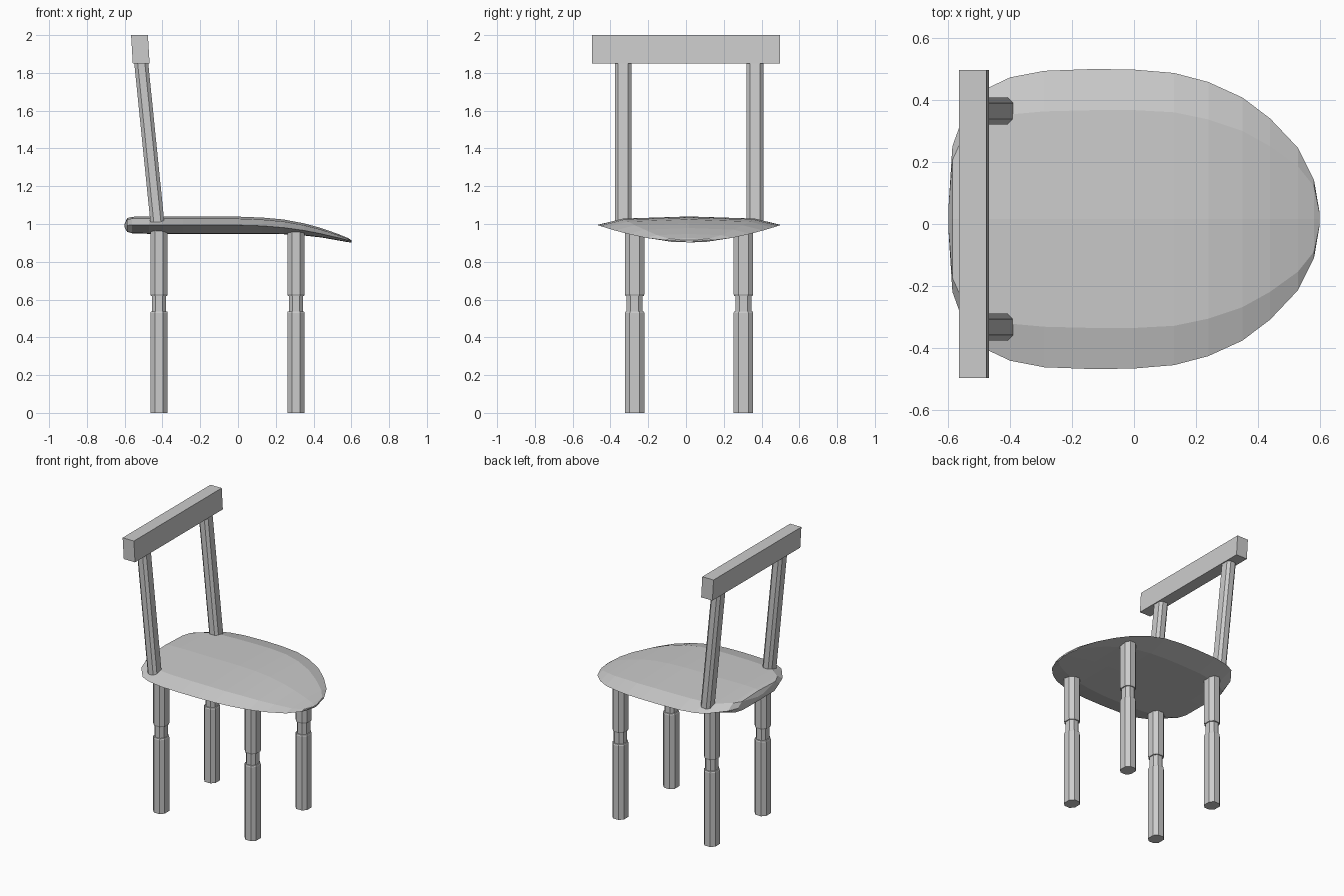
import bpy, bmesh

CY = 0.016  # seat, legs and posts sit slightly off the rail's centre


def loft(name, rings):
    """Skin a list of equal-length closed rings and cap both ends."""
    bm = bmesh.new()
    loops = [[bm.verts.new(p) for p in ring] for ring in rings]
    n = len(loops[0])
    for a, b in zip(loops, loops[1:]):
        for i in range(n):
            j = (i + 1) % n
            bm.faces.new((a[i], a[j], b[j], b[i]))
    bm.faces.new(loops[0][::-1])
    bm.faces.new(loops[-1])
    bmesh.ops.recalc_face_normals(bm, faces=bm.faces)
    mesh = bpy.data.meshes.new(name)
    bm.to_mesh(mesh)
    bm.free()
    ob = bpy.data.objects.new(name, mesh)
    bpy.context.collection.objects.link(ob)
    return ob


def octagon(x, y, z, w, d, cx=0.022, cy=0.022):
    """Chamfered rectangle in the xy plane."""
    a, b = w / 2, d / 2
    pts = [(a, -b + cy), (a, b - cy), (a - cx, b), (-a + cx, b),
           (-a, b - cy), (-a, -b + cy), (-a + cx, -b), (a - cx, -b)]
    return [(x + px, y + py, z) for px, py in pts]


# Seat: x, rim half-width, rim z, top half-width, top z, bottom half-width, bottom z
stations = [
    (-0.600, 0.030, 0.992, 0.028, 1.000, 0.028, 0.984),
    (-0.587, 0.235, 0.993, 0.190, 1.024, 0.180, 0.960),
    (-0.560, 0.310, 0.994, 0.250, 1.029, 0.230, 0.953),
    (-0.470, 0.425, 0.995, 0.320, 1.029, 0.280, 0.950),
    (-0.400, 0.458, 0.995, 0.338, 1.029, 0.300, 0.950),
    (-0.290, 0.479, 0.995, 0.348, 1.028, 0.315, 0.950),
    (-0.130, 0.485, 0.995, 0.352, 1.028, 0.320, 0.950),
    (0.000, 0.483, 0.994, 0.352, 1.028, 0.320, 0.950),
    (0.130, 0.472, 0.990, 0.345, 1.023, 0.310, 0.950),
    (0.240, 0.443, 0.981, 0.322, 1.013, 0.290, 0.948),
    (0.350, 0.393, 0.966, 0.285, 0.993, 0.255, 0.941),
    (0.440, 0.325, 0.948, 0.235, 0.970, 0.210, 0.931),
    (0.530, 0.230, 0.927, 0.170, 0.941, 0.150, 0.915),
    (0.582, 0.125, 0.914, 0.105, 0.922, 0.095, 0.906),
    (0.600, 0.020, 0.909, 0.018, 0.914, 0.018, 0.904),
]
rings = []
for x, r, rz, t, tz, b, bz in stations:
    crown = tz + 0.011 * min(1, t / 0.3)
    rings.append([(x, CY - r, rz), (x, CY - t, tz), (x, CY, crown), (x, CY + t, tz),
                  (x, CY + r, rz), (x, CY + b, bz), (x, CY, bz - 0.002), (x, CY - b, bz)])
loft("seat", rings)

# Legs with a narrowed neck
leg_profile = [(0.0, 1.0), (0.528, 1.0), (0.537, 0.94), (0.538, 0.82),
               (0.619, 0.82), (0.62, 0.94), (0.629, 1.0), (0.965, 1.0)]
for xname, x in (("back", -0.418), ("front", 0.307)):
    for side, s in (("right", -1), ("left", 1)):
        loft(f"{xname}_leg_{side}",
             [octagon(x, CY + s * 0.288, z, 0.092 * k, 0.104 * k, 0.024 * k, 0.026 * k)
              for z, k in leg_profile])

# Leaning back posts
for side, s in (("right", -1), ("left", 1)):
    y = CY + s * 0.349
    loft(f"back_post_{side}", [octagon(-0.427, y, 1.01, 0.074, 0.088, 0.018, 0.018),
                               octagon(-0.513, y, 1.86, 0.074, 0.088, 0.018, 0.018)])

# Top rail
profile = [(-0.557, 1.85), (-0.468, 1.85), (-0.477, 2.0), (-0.566, 2.0)]
loft("top_rail", [[(x, y, z) for x, z in profile] for y in (-0.497, 0.497)])
